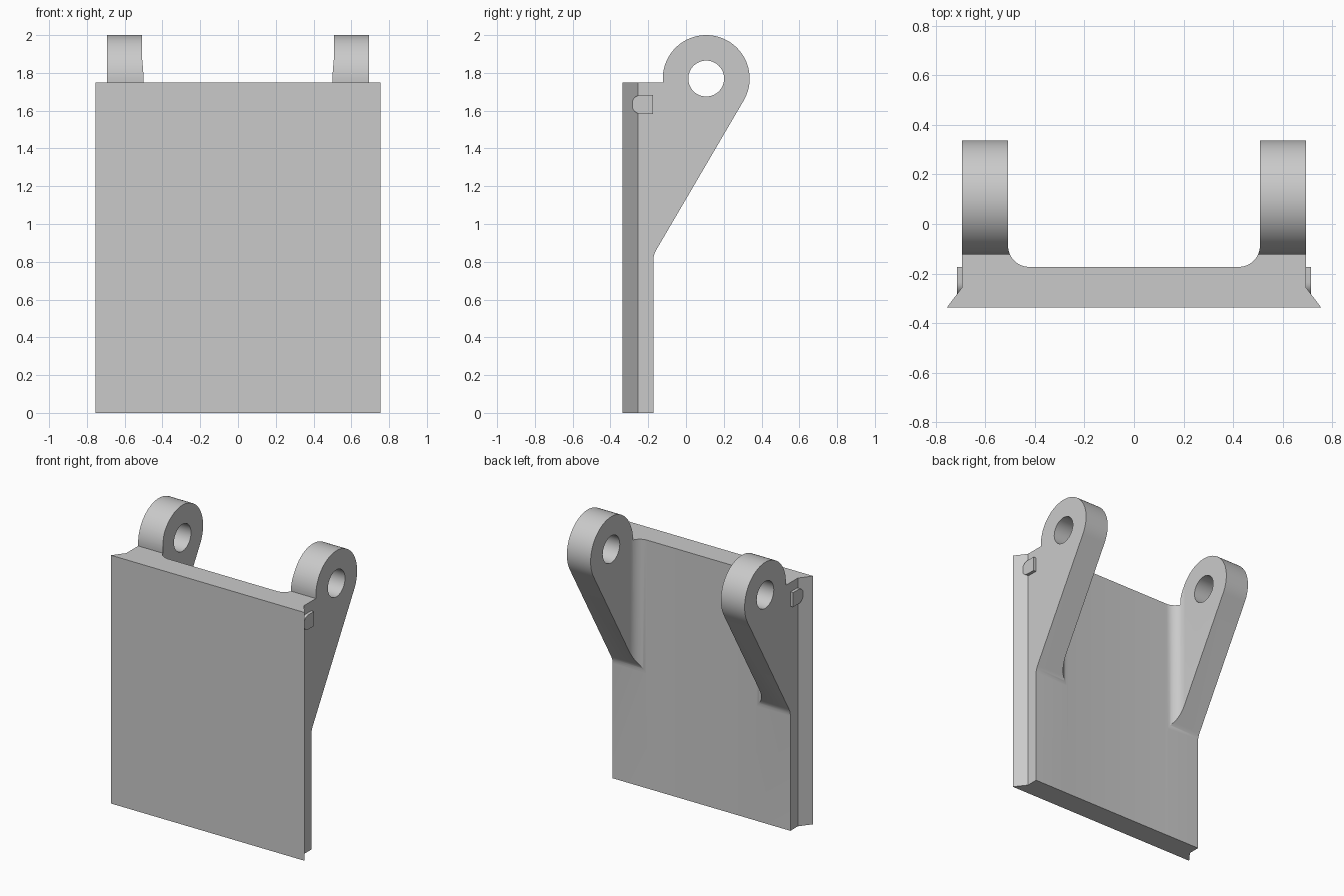
import bpy, bmesh
from math import radians, cos, sin
from mathutils import Vector

cube = bpy.data.objects.get("Cube")
if cube:
    bpy.data.objects.remove(cube, do_unlink=True)

grey = bpy.data.materials.new("plain grey")
grey.use_nodes = True
COLOUR = (0.59, 0.59, 0.59, 1)
grey.diffuse_color = COLOUR
grey.node_tree.nodes["Principled BSDF"].inputs["Base Color"].default_value = COLOUR


def arc(cx, cy, r, start, end, steps):
    """Points on a circle between two angles in degrees."""
    angles = [radians(start + (end - start) * i / steps) for i in range(steps + 1)]
    return [(cx + r * cos(a), cy + r * sin(a)) for a in angles]


def prism(name, points, axis, low, high):
    """Solid from a closed profile: (x, y) along z, or (y, z) along x."""
    def place(p, t):
        return Vector((p[0], p[1], t) if axis == "z" else (t, p[0], p[1]))
    bm = bmesh.new()
    start = [bm.verts.new(place(p, low)) for p in points]
    end = [bm.verts.new(place(p, high)) for p in points]
    bm.faces.new(start[::-1])
    bm.faces.new(end)
    for i in range(len(points)):
        bm.faces.new((start[i - 1], start[i], end[i], end[i - 1]))
    bmesh.ops.recalc_face_normals(bm, faces=bm.faces)
    mesh = bpy.data.meshes.new(name)
    bm.to_mesh(mesh)
    bm.free()
    mesh.materials.append(grey)
    obj = bpy.data.objects.new(name, mesh)
    bpy.context.collection.objects.link(obj)
    return obj


def smooth(obj):
    bpy.ops.object.select_all(action="DESELECT")
    obj.select_set(True)
    bpy.context.view_layer.objects.active = obj
    bpy.ops.object.shade_smooth_by_angle(angle=radians(25))


def carve(obj, cutter, operation):
    """Bake a boolean into the mesh, trying a second solver if one gives nothing."""
    mod = obj.modifiers.new("carve", "BOOLEAN")
    mod.operation, mod.object = operation, cutter
    for solver in ("EXACT", "MANIFOLD"):
        mod.solver = solver
        bpy.context.view_layer.update()
        graph = bpy.context.evaluated_depsgraph_get()
        mesh = bpy.data.meshes.new_from_object(obj.evaluated_get(graph))
        if mesh.polygons:
            break
    obj.modifiers.clear()
    obj.data = mesh
    bpy.data.objects.remove(cutter, do_unlink=True)


FRONT, BACK, TOP = -0.337, -0.173, 1.75
EYE_Y, EYE_Z, EYE_R = 0.107, 1.77, 0.23

# Plan: flared plate edges and two arms with rounded inner corners
half = [(0.755, FRONT), (0.693, -0.255), (0.693, 0.5), (0.508, 0.5)]
half += arc(0.423, BACK + 0.085, 0.085, 0, -90, 12)
plan = half + [(-x, y) for x, y in reversed(half)]
bracket = prism("bracket_plate_with_arms", plan, "z", -0.1, 2.1)

# Side outline: plate, sloping arm underside and round eye
foot = BACK + 0.0005
side = [(-0.5, 0), (foot, 0)]
side += arc(foot + 0.1, 0.81, 0.1, 180, 150, 4)
side += arc(EYE_Y, EYE_Z, EYE_R, -30, 180, 48)
side += [(EYE_Y - EYE_R + 0.001, TOP), (-0.5, TOP)]
carve(bracket, prism("side_outline", side, "x", -1, 1), "INTERSECT")

# Pivot hole through both eyes
hole = arc(EYE_Y, EYE_Z, 0.095, 0, 352.5, 47)
carve(bracket, prism("hole_cutter", hole, "x", -1, 1), "DIFFERENCE")
smooth(bracket)

# Small round-nosed catch on each side edge
nose = arc(-0.236, 1.633, 0.051, 90, 270, 16)
catch = [(BACK - 0.001, 1.582), (BACK - 0.001, 1.684)] + nose
for name, low, high in (("left_catch", 0.685, 0.714), ("right_catch", -0.714, -0.685)):
    smooth(prism(name, catch, "x", low, high))
